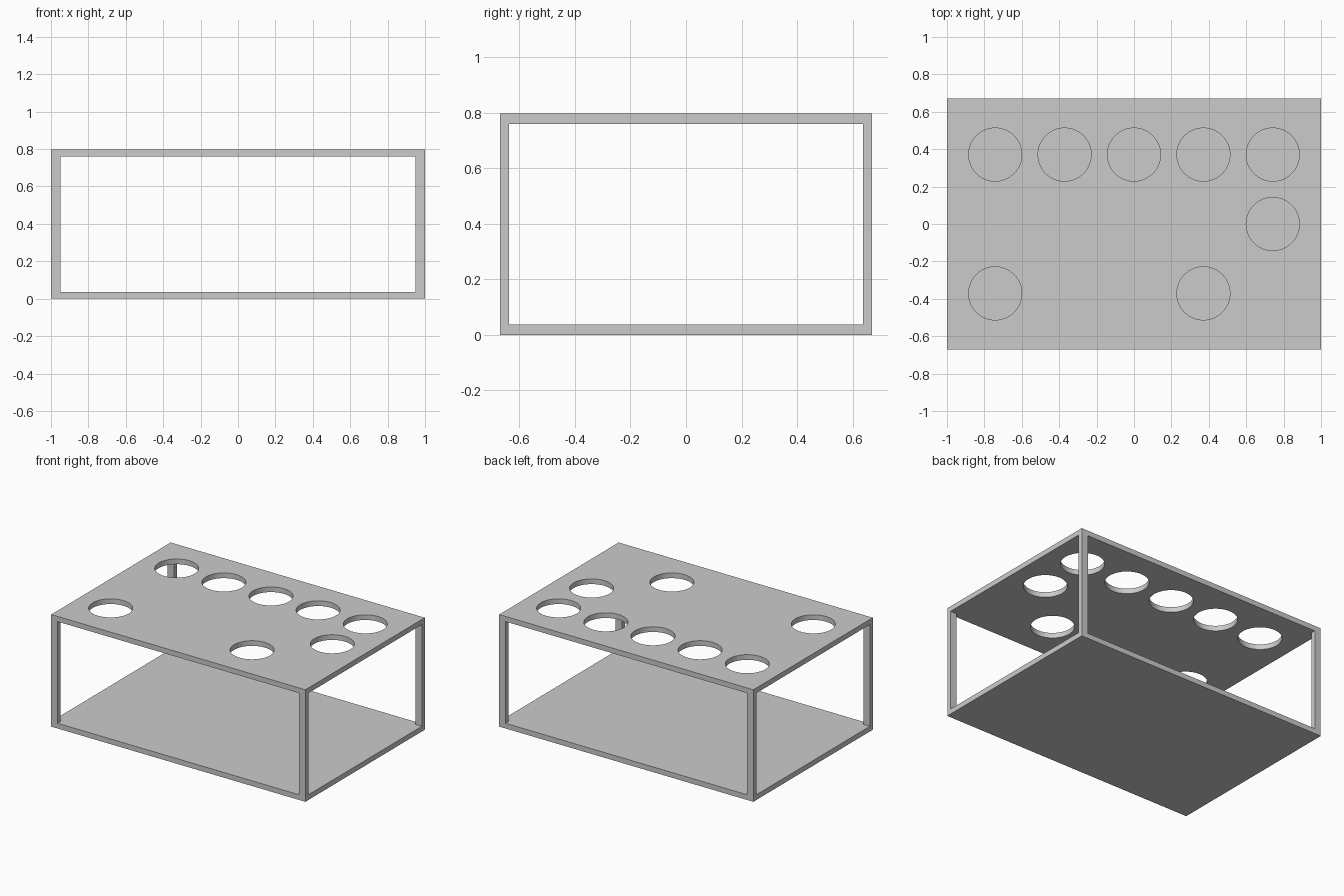
import bpy
import bmesh
import math
from mathutils import Matrix

if "Cube" in bpy.data.objects:
    bpy.data.objects.remove(bpy.data.objects["Cube"], do_unlink=True)

HALF_X, HALF_Y, HEIGHT = 1.0, 0.671, 0.797
PLATE = 0.037                  # plate thickness
POST_X, POST_Y = 0.05, 0.033   # post section
HOLE_R, PITCH = 0.142, 0.371   # hole radius and grid spacing

grey = bpy.data.materials.new("light_grey")
grey.use_nodes = True
colour = (0.6, 0.6, 0.6, 1.0)
grey.diffuse_color = colour
grey.node_tree.nodes["Principled BSDF"].inputs["Base Color"].default_value = colour


def make_object(name, bm):
    mesh = bpy.data.meshes.new(name)
    bm.to_mesh(mesh)
    bm.free()
    mesh.materials.append(grey)
    obj = bpy.data.objects.new(name, mesh)
    bpy.context.collection.objects.link(obj)
    return obj


def box(name, size, centre):
    bm = bmesh.new()
    matrix = Matrix.Translation(centre) @ Matrix.Diagonal((*size, 1))
    bmesh.ops.create_cube(bm, size=1, matrix=matrix)
    return make_object(name, bm)


# Base and top plates
plate_size = (2 * HALF_X, 2 * HALF_Y, PLATE)
box("base_plate", plate_size, (0, 0, PLATE / 2))
top = box("top_plate", plate_size, (0, 0, HEIGHT - PLATE / 2))

# Four corner posts between the plates
for side, sx in (("left", 1), ("right", -1)):
    for end, sy in (("front", -1), ("back", 1)):
        box(f"{end}_{side}_post", (POST_X, POST_Y, HEIGHT - 2 * PLATE),
            (sx * (HALF_X - POST_X / 2), sy * (HALF_Y - POST_Y / 2), HEIGHT / 2))

# Round holes in the top plate: a full back row, one on the left, two in front
holes = [(col, 1) for col in range(-2, 3)] + [(2, 0), (-2, -1), (1, -1)]
bm = bmesh.new()
for col, row in holes:
    bmesh.ops.create_cone(
        bm, cap_ends=True, segments=64, radius1=HOLE_R, radius2=HOLE_R,
        depth=PLATE * 4,
        matrix=Matrix.Translation((col * PITCH, row * PITCH, HEIGHT)))
cutter = make_object("hole_cutter", bm)
cutter.hide_render = True

cut = top.modifiers.new("holes", 'BOOLEAN')
cut.operation = 'DIFFERENCE'
cut.solver = 'EXACT'
cut.object = cutter

bpy.ops.object.select_all(action='DESELECT')
top.select_set(True)
bpy.context.view_layer.objects.active = top
bpy.ops.object.modifier_apply(modifier=cut.name)
bpy.data.objects.remove(cutter, do_unlink=True)
bpy.ops.object.shade_smooth_by_angle(angle=math.radians(30))
